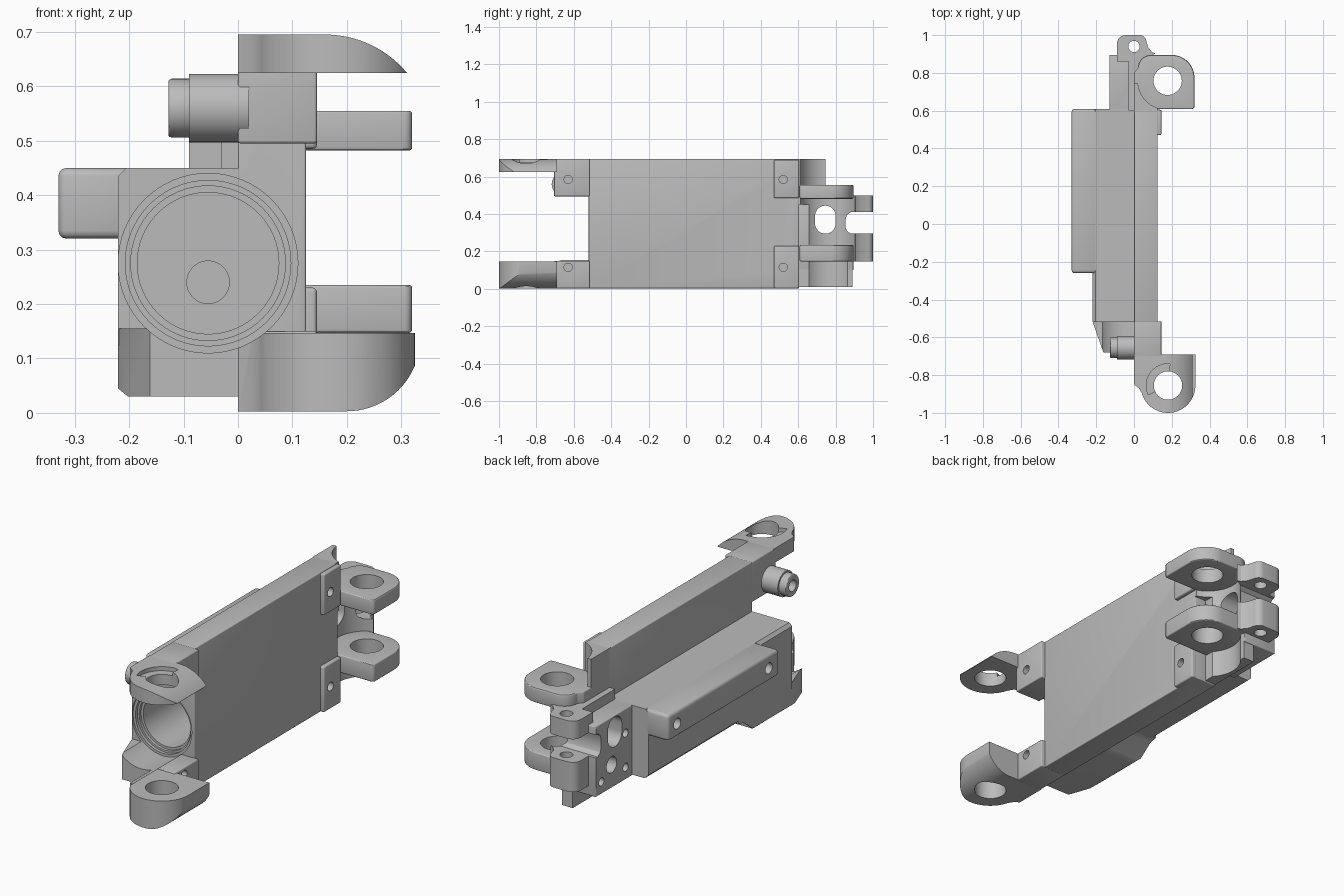
import bpy, bmesh, math
from mathutils import Vector

if "Cube" in bpy.data.objects:
    bpy.data.objects.remove(bpy.data.objects["Cube"])

grey = bpy.data.materials.new("plain_grey")
grey.diffuse_color = (0.5, 0.5, 0.5, 1)
grey.use_nodes = True
grey.node_tree.nodes["Principled BSDF"].inputs["Base Color"].default_value = grey.diffuse_color
parts, helpers = [], []


def arc(cx, cy, r, a0, a1, n=16):
    return [(cx + r * math.cos(math.radians(a0 + (a1 - a0) * i / n)),
             cy + r * math.sin(math.radians(a0 + (a1 - a0) * i / n))) for i in range(n + 1)]


def place(axis, a, b, h):
    return {'x': (h, a, b), 'y': (a, h, b), 'z': (a, b, h)}[axis]


def prism(name, pts, axis, lo, hi, bevel=0, helper=False):
    """Extrude a 2D profile along an axis: x uses (y,z), y uses (x,z), z uses (x,y)."""
    bm = bmesh.new()
    low = [bm.verts.new(place(axis, a, b, lo)) for a, b in pts]
    high = [bm.verts.new(place(axis, a, b, hi)) for a, b in pts]
    n = len(pts)
    bm.faces.new(low)
    bm.faces.new(high)
    for i in range(n):
        bm.faces.new((low[i], low[(i + 1) % n], high[(i + 1) % n], high[i]))
    bmesh.ops.recalc_face_normals(bm, faces=bm.faces)
    if bevel:
        sharp = [e for e in bm.edges if e.calc_face_angle(0) > 0.6]
        bmesh.ops.bevel(bm, geom=sharp, offset=bevel, segments=3, profile=0.5,
                        affect='EDGES', clamp_overlap=True)
    me = bpy.data.meshes.new(name)
    bm.to_mesh(me)
    bm.free()
    me.materials.append(grey)
    ob = bpy.data.objects.new(name, me)
    bpy.context.collection.objects.link(ob)
    ob.hide_render = helper
    (helpers if helper else parts).append(ob)
    return ob


def box(name, x, y, z, bevel=0, helper=False):
    return prism(name, [(x[0], y[0]), (x[1], y[0]), (x[1], y[1]), (x[0], y[1])],
                 'z', z[0], z[1], bevel, helper)


def cyl(name, axis, a, b, r, lo, hi, helper=True, n=48, bevel=0):
    return prism(name, arc(a, b, r, 0, 360, n)[:-1], axis, lo, hi, bevel, helper)


def boolean(ob, cutters, op='DIFFERENCE'):
    for c in cutters:
        m = ob.modifiers.new("cut", 'BOOLEAN')
        m.operation, m.solver, m.object = op, 'EXACT', c
    bpy.context.view_layer.update()
    dg = bpy.context.evaluated_depsgraph_get()
    me = bpy.data.meshes.new_from_object(ob.evaluated_get(dg))
    ob.modifiers.clear()
    ob.data = me


# Stepped bore in the front end, with a small hole at its bottom
BX, BZ = -0.055, 0.275
bore = [cyl("bore_cut", 'y', BX, BZ, r, lo, hi, n=64) for r, lo, hi in
        [(0.165, -1.1, -0.51), (0.152, -0.6, -0.495), (0.142, -0.6, -0.48), (0.13, -0.6, 0.1)]]
bore.append(cyl("bore_end_cut", 'y', BX, 0.24, 0.039, 0, 0.25))

# Main side wall and its corner pads
wall = box("side_wall", (0, 0.125), (-0.52, 0.605), (0.003, 0.695), 0.004)
boolean(wall, bore)
screw = [cyl("screw_cut", 'x', y, z, 0.022, 0.105, 0.2, n=24)
         for y in (-0.63, 0.52) for z in (0.115, 0.585)]
for z in [(0.485, 0.69), (0.003, 0.23)]:
    pad = box("rear_pad", (0.1, 0.145), (0.47, 0.605), z, 0.008)
    boolean(pad, screw[2:])
boolean(wall, screw[2:])

# Housing body, side block, and deep front foot
body = prism("housing", [(0.01, 0.105), (-0.2, 0.105), (-0.22, 0.125), (-0.22, 0.435),
                         (-0.205, 0.45), (0.01, 0.45)], 'y', -0.52, 0.61)
boolean(body, bore)
block = box("side_block", (-0.33, -0.19), (-0.26, 0.61), (0.32, 0.45), 0.015)
boolean(block, [cyl("block_screw_cut", 'x', y, 0.385, 0.027, -0.4, -0.27, n=32)
                for y in (0.54, -0.18)])
foot = prism("front_foot", [(-0.68, 0.155), (-0.68, 0.03), (-0.26, 0.03), (-0.22, 0.038),
                            (-0.14, 0.1), (-0.1, 0.108), (-0.1, 0.155)], 'x', -0.22, 0.01)
foot_corner = prism("foot_corner_cut", [(-0.22, -0.515), (-0.155, -0.7), (-0.3, -0.7),
                                        (-0.3, -0.515)], 'z', -0.1, 0.3, helper=True)
foot_edge = prism("foot_edge_cut", [(-0.23, 0.053), (-0.19, 0.02), (-0.23, 0.02)],
                  'y', -0.8, 0, helper=True)
boolean(foot, bore + [foot_corner, foot_edge])

# Front tabs and hinge lugs
hinge_hole = cyl("front_hinge_cut", 'z', 0.18, -0.855, 0.075, -0.1, 0.8)
plan = [(0.325, -0.69), (0, -0.69), (0, -0.85), (0.025, -0.868)] + \
    arc(0.18, -0.855, 0.145, 195, 360, 32)
profiles = {
    "upper": ([(0, 0.624), (0.31, 0.624)] + arc(0.16, 0.499, 0.196, 40, 90) + [(0, 0.695)],
              (0.495, 0.695)),
    "lower": ([(0, 0.147), (0, 0.003)] + arc(0.2, 0.138, 0.135, 270, 340) + [(0.328, 0.147)],
              (0.003, 0.15))}
ring_cut = prism("lug_recess_cut", arc(0.18, -0.855, 0.115, 85, 205) +
                 arc(0.18, -0.855, 0.06, 205, 85), 'z', 0.675, 0.75, helper=True)
for side, (prof, tz) in profiles.items():
    tab = box(side + "_front_tab", (0, 0.145), (-0.705, -0.515), tz, 0.005)
    boolean(tab, screw[:2] + bore)
    lug = prism(side + "_front_lug", plan, 'z', -0.05, 0.75)
    clip = prism("lug_clip", prof, 'y', -1.1, -0.6, helper=True)
    boolean(lug, [clip], 'INTERSECT')
    boolean(lug, [hinge_hole] + ([ring_cut] if side == "upper" else bore[:1]))

# Side pin on the upper front tab
pin_hole = cyl("pin_hole_cut", 'x', -0.655, 0.56, 0.028, -0.2, -0.05)
collar = cyl("pin_collar", 'x', -0.655, 0.56, 0.063, -0.09, 0.02, helper=False)
tip = cyl("pin_tip", 'x', -0.655, 0.56, 0.054, -0.128, -0.06, helper=False, bevel=0.006)
for o in (collar, tip):
    boolean(o, [pin_hole])

# Rear hinge lugs
rear_hole = cyl("rear_hinge_cut", 'z', 0.178, 0.758, 0.075, -0.1, 0.8)
rear_plan = [(0.0, 0.608)] + arc(0.305, 0.623, 0.015, 270, 360, 4) + \
    arc(0.2, 0.775, 0.12, 0, 90, 16) + arc(0.09, 0.825, 0.07, 90, 180, 8) + [(0.0, 0.8)]
for name, z in (("upper_rear_lug", (0.482, 0.555)), ("lower_rear_lug", (0.147, 0.235))):
    lug = prism(name, rear_plan, 'z', z[0], z[1], 0.006)
    boolean(lug, [rear_hole])

# Rear web with slot and side holes, and curved clearance for the mating lugs
clearance = cyl("clearance_cut", 'z', 0.175, 0.76, 0.155, -0.1, 0.8, n=64)
slot = prism("web_slot_cut", arc(0.745, 0.39, 0.055, 0, 180) + arc(0.745, 0.35, 0.055, 180, 360),
             'x', -0.3, 0.3, helper=True)
clevis_slot = prism("clevis_slot_cut", [(1.1, 0.41), (0.88, 0.41), (0.86, 0.395), (0.853, 0.37),
                                        (0.853, 0.33), (0.86, 0.31), (0.88, 0.295), (1.1, 0.295)],
                    'x', -0.3, 0.3, helper=True)
web_holes = [cyl("web_hole_cut", 'x', y, z, r, -0.2, -0.07, n=32) for y, z, r in
             [(0.77, 0.215, 0.04), (0.66, 0.33, 0.02), (0.85, 0.16, 0.02), (0.66, 0.16, 0.02)]]
web = box("rear_web", (-0.13, 0.06), (0.59, 0.895), (0.1, 0.45), 0.004)
boolean(web, [clearance, slot, clevis_slot] + web_holes)
rib = box("rear_upper_rib", (-0.03, 0.06), (0.6, 0.88), (0.44, 0.5))
boolean(rib, [clearance, slot])

# Rear clevis with a vertical pin hole
clevis = prism("rear_clevis", [(-0.09, 0.86), (-0.09, 0.955)] + arc(-0.045, 0.955, 0.045, 180, 90, 6) +
               arc(0.03, 0.965, 0.035, 90, 15, 6) + [(0.075, 0.935), (0.095, 0.91),
                                                     (0.13, 0.897), (0.13, 0.86)],
               'z', 0.147, 0.5)
boolean(clevis, [clearance, clevis_slot, cyl("clevis_hole_cut", 'z', 0, 0.94, 0.03, 0, 0.8, n=32)])

# Curved shields above and below the rear lugs
for name, y1, x1, z in (("upper_rear_shield", 0.745, 0.125, (0.45, 0.695)),
                        ("lower_rear_shield", 0.89, 0.06, (0.01, 0.16))):
    shield = box(name, (0, x1), (0.59, y1), z)
    boolean(shield, [clearance])

# Remove the cutters and shade the finished parts
for h in helpers:
    bpy.data.objects.remove(h)
for o in parts:
    bpy.ops.object.select_all(action='DESELECT')
    o.select_set(True)
    bpy.context.view_layer.objects.active = o
    bpy.ops.object.shade_smooth_by_angle(angle=math.radians(30))
